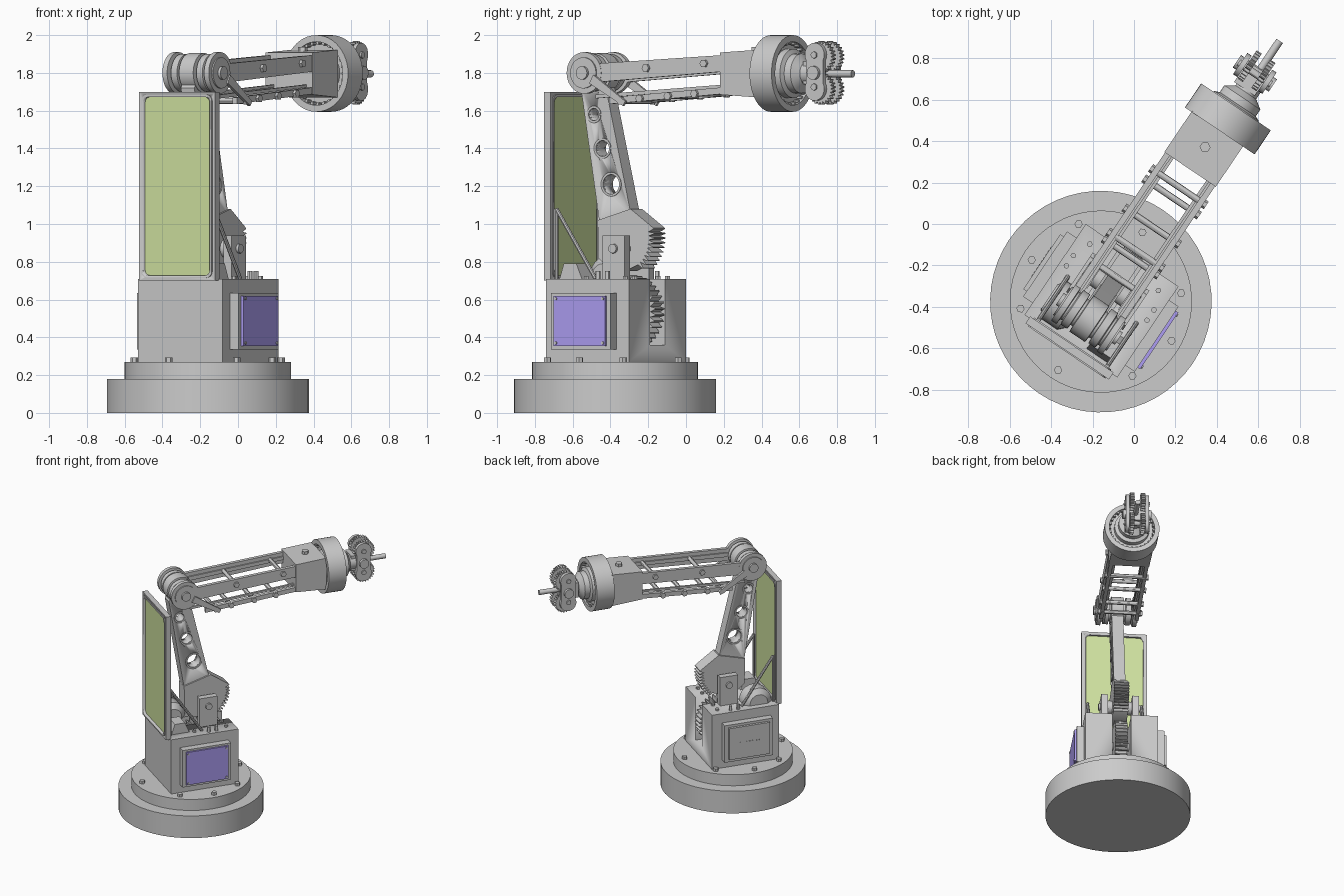
import bpy, bmesh
from math import sin, cos, pi, radians
from mathutils import Matrix, Vector

if "Cube" in bpy.data.objects:
    bpy.data.objects.remove(bpy.data.objects["Cube"])

# Everything is modelled facing +X, then turned on its base by this matrix
M = Matrix.Translation((-0.16, -0.375, 0)) @ Matrix.Rotation(radians(56), 4, 'Z')
X, Y, Z = Vector((1, 0, 0)), Vector((0, 1, 0)), Vector((0, 0, 1))


def finish(name, bm, color=None, mirror=False):
    bmesh.ops.remove_doubles(bm, verts=bm.verts, dist=1e-5)
    bmesh.ops.recalc_face_normals(bm, faces=bm.faces)
    me = bpy.data.meshes.new(name)
    bm.to_mesh(me)
    bm.free()
    me.shade_smooth()
    me.set_sharp_from_angle(angle=radians(30))
    ob = bpy.data.objects.new(name, me)
    bpy.context.collection.objects.link(ob)
    ob.matrix_world = M
    if color:
        mat = bpy.data.materials.new(name)
        mat.diffuse_color = (*color, 1)
        mat.use_nodes = True
        mat.node_tree.nodes["Principled BSDF"].inputs["Base Color"].default_value = mat.diffuse_color
        me.materials.append(mat)
    if mirror:
        mod = ob.modifiers.new("mirror", 'MIRROR')
        mod.use_axis = (False, True, False)
    return ob


def box(name, x, y, z, bevel=0, **kw):
    bm = bmesh.new()
    bmesh.ops.create_cube(bm, size=1)
    for v in bm.verts:
        for i, (a, b) in enumerate((x, y, z)):
            v.co[i] = a if v.co[i] < 0 else b
    if bevel:   # round the corners of a plate that faces along X
        edges = [e for e in bm.edges if abs((e.verts[0].co - e.verts[1].co).x) > 1e-4]
        bmesh.ops.bevel(bm, geom=edges, offset=bevel, segments=4, profile=0.5, affect='EDGES')
    return finish(name, bm, **kw)


def prism(name, pts, y0, y1, **kw):
    """Side profile in (x, z), extruded across Y."""
    bm = bmesh.new()
    f = bm.faces.new([bm.verts.new((x, y0, z)) for x, z in pts])
    r = bmesh.ops.extrude_face_region(bm, geom=[f])
    vs = [g for g in r['geom'] if isinstance(g, bmesh.types.BMVert)]
    bmesh.ops.translate(bm, verts=vs, vec=(0, y1 - y0, 0))
    return finish(name, bm, **kw)


def lathe(name, prof, origin, axis, n=32, closed=False, **kw):
    """Revolve (radius, distance) points around an axis."""
    bm = bmesh.new()
    q = Z.rotation_difference(Vector(axis))
    rings = [[bm.verts.new(Vector(origin) + q @ Vector((r * cos(2 * pi * i / n), r * sin(2 * pi * i / n), t)))
              for i in range(n)] for r, t in prof]
    for a, b in zip(rings, rings[1:] + (rings[:1] if closed else [])) if closed else zip(rings, rings[1:]):
        for i in range(n):
            j = (i + 1) % n
            bm.faces.new((a[i], a[j], b[j], b[i]))
    return finish(name, bm, **kw)


def rod(name, a, b, r, n=16, **kw):
    d = Vector(b) - Vector(a)
    return lathe(name, [(0, 0), (r, 0), (r, d.length), (0, d.length)], a, d.normalized(), n, **kw)


def teeth(cx, cz, r, depth, a0, a1, count):
    pts = []
    for i in range(count):
        for k, rr in ((0, r - depth), (0.4, r), (0.6, r)):
            a = radians(a0 + (a1 - a0) * (i + k) / count)
            pts.append((cx + rr * cos(a), cz + rr * sin(a)))
    return pts


def cut(ob, cutters):
    for c in cutters:
        mod = ob.modifiers.new("cut", 'BOOLEAN')
        mod.operation, mod.object, mod.solver = 'DIFFERENCE', c, 'EXACT'
        c.hide_render = True
    bpy.context.view_layer.update()
    dg = bpy.context.evaluated_depsgraph_get()
    me = bpy.data.meshes.new_from_object(ob.evaluated_get(dg))
    ob.modifiers.clear()
    ob.data = me
    for c in cutters:
        bpy.data.objects.remove(c)


# Round base with bolted flange
lathe("base_disc", [(0, 0), (.535, 0), (.535, .18), (0, .18)], (0, 0, 0), Z, 56)
lathe("base_flange", [(0, .18), (.44, .18), (.44, .27), (0, .27)], (0, 0, 0), Z, 56)
for a in (3, 50, 93, 129, 182, 237, 275, 310):
    p = Vector((.39 * cos(radians(a)), .39 * sin(radians(a)), .265))
    rod("flange_bolt", p, p + Z * .027, .02, 6)

# Slotted body housing, side boxes and top studs
body = box("body_housing", (-.26, .27), (-.27, .27), (.27, .71))
cut(body, [box("slot", (-.13, .4), (-.07, .07), (.36, .8))])
box("side_box", (-.19, .19), (.26, .325), (.335, .635), mirror=True)
box("left_cover", (-.16, .16), (.32, .345), (.36, .615))
for i in range(9):
    x = -.08 + .02 * i
    box("vent", (x - .006, x + .006), (.344, .348), (.485, .492))
box("right_display", (-.165, .165), (-.34, -.32), (.355, .62), color=(.42, .34, .9))
for x in (-.15, .15):
    for z in (.37, .605):
        rod("display_screw", (x, -.335, z), (x, -.346, z), .008, 8)
for x in (.05, .11):
    rod("top_stud", (x, -.235, .70), (x, -.235, .75), .013, 12, mirror=True)
for x, y in ((.2, .2), (.2, .11), (-.05, .2)):
    rod("top_bolt", (x, y, .70), (x, y, .725), .014, 6, mirror=True)

# Shoulder brackets, axle, drive gear and motor
box("shoulder_bracket", (.015, .155), (.09, .14), (.70, .94), mirror=True)
rod("shoulder_axle", (.085, -.155, .87), (.085, .155, .87), .025)
rod("shoulder_spacer", (.085, -.09, .87), (.085, .09, .87), .05, 24)
prism("drive_gear", teeth(.09, .535, .195, .03, 0, 360, 36), -.045, .045)
rod("drive_axle", (.09, -.08, .535), (.09, .08, .535), .03)
lathe("shoulder_motor", [(0, 0), (.07, 0), (.11, .04), (.11, .13), (.07, .16), (0, .16)],
      (-.12, .06, .72), Y, 24)
prism("motor_mount", [(-.23, .70), (-.2, .79), (-.12, .79), (-.08, .70)], -.19, -.07)

# Back panel with frame and braces
frame = box("panel_frame", (-.29, -.25), (-.243, .243), (.70, 1.70))
cut(frame, [box("opening", (-.4, -.1), (-.215, .215), (.725, 1.675), bevel=.03)])
box("panel_sheet", (-.279, -.261), (-.22, .22), (.72, 1.68), color=(.62, .75, .35))
inner = box("panel_rim", (-.296, -.244), (-.225, .225), (.715, 1.685), bevel=.035)
cut(inner, [box("opening", (-.4, -.1), (-.212, .212), (.728, 1.672), bevel=.03)])
for a, b in (((-.24, 1.08), (.01, .71)), ((-.24, 1.08), (-.24, .71))):
    rod("panel_brace", (a[0], .2, a[1]), (b[0], .2, b[1]), .011, 8, mirror=True)

# Lower arm: tapered plate with holes, toothed foot
arm = prism("lower_arm", [(-.07, 1.0), (.13, 1.05), (-.035, 1.74), (-.06, 1.82), (-.14, 1.82), (-.19, 1.72)],
            -.043, .043)
cut(arm, [rod("hole", (x, -.2, z), (x, .2, z), r, 24)
          for x, z, r in ((-.105, 1.58, .033), (-.05, 1.40, .042), (.005, 1.21, .052))])
for x, z, r in ((-.105, 1.58, .033), (-.05, 1.40, .042), (.005, 1.21, .052)):
    lathe("hole_lip", [(r, -.047), (r + .012, -.047), (r + .012, .047), (r, .047)], (x, 0, z), Y, 24, closed=True)
prism("lower_arm_foot", [(-.07, .82), (0, .76), (.1, .75)] + teeth(.06, .93, .225, .035, -50, 15, 10)
      + [(.265, .99), (.135, 1.08), (-.075, 1.02)], -.055, .055)

# Elbow drum
E = (-.1, 0, 1.8)
half = [(.105, 0), (.105, .045), (.075, .048), (.075, .06), (.1, .062), (.1, .1), (.08, .105), (.08, .115),
        (.11, .118), (.11, .148), (.082, .148), (.082, .156), (.035, .156), (.035, .172), (0, .172)]
lathe("elbow_drum", [(r, -t) for r, t in half[::-1]] + half[1:], E, Y, 40)

# Upper arm rails, cross rods and elbow link
prism("upper_rail", [(-.1, 1.745), (.8, 1.808), (.8, 1.895), (-.1, 1.845)], .118, .146, mirror=True)
prism("upper_rail_rib", [(-.05, 1.785), (.8, 1.838), (.8, 1.865), (-.05, 1.818)], .108, .12, mirror=True)
prism("lower_rail", [(.06, 1.635), (.8, 1.69), (.8, 1.725), (.06, 1.67)], .118, .146, mirror=True)
prism("inner_lower_rail", [(-.05, 1.665), (.8, 1.725), (.8, 1.74), (-.05, 1.685)], .095, .112, mirror=True)
prism("elbow_link", [(-.03, 1.79), (-.055, 1.745), (.16, 1.625), (.175, 1.65)], .148, .165, mirror=True)
for x, z in ((.30, 1.825), (.67, 1.85), (.14, 1.652), (.26, 1.665), (.44, 1.678), (.61, 1.69)):
    rod("arm_cross_rod", (x, -.135, z), (x, .135, z), .016, 12)
    rod("cross_rod_nut", (x, .14, z), (x, .162, z), .022, 6, mirror=True)

# Forearm housing
prism("forearm_housing", [(.77, 1.685), (1.01, 1.67), (1.01, 1.922), (.77, 1.908)], -.15, .15)
rod("housing_bolt", (.9, 0, 1.9), (.9, 0, 1.938), .026, 6)

# Wrist ring with inner teeth
W = Vector((0, -.015, 1.797))
lathe("wrist_ring", [(.203, 1.005), (.203, 1.145), (.168, 1.145), (.168, 1.005)], W, X, 48, closed=True)
lathe("wrist_web", [(0, .99), (.12, .99), (.12, 1.05), (.17, 1.05), (.17, 1.11), (.13, 1.11), (.13, 1.15),
                    (.105, 1.16), (.105, 1.2), (.06, 1.23), (.06, 1.29), (0, 1.29)], W, X, 36)
for i in range(28):
    d = Vector((0, cos(2 * pi * i / 28), sin(2 * pi * i / 28)))
    rod("ring_tooth", W + X * 1.015 + d * .163, W + X * 1.135 + d * .163, .01, 6)

# Gripper: rounded side plates, paired gears and output rod
def lobe(r, zc, a0, a1):
    return [(1.33 + r * cos(radians(a)), zc + r * sin(radians(a))) for a in range(a0, a1 + 1, 15)]

plate = lobe(.062, 1.897, -30, 210) + lobe(.062, 1.715, 150, 390)
prism("wrist_plate", plate, .06, .085, mirror=True)
prism("wrist_block", [(1.24, 1.74), (1.36, 1.74), (1.36, 1.86), (1.24, 1.86)], -.06, .06)
for z in (1.885, 1.715):
    prism("wrist_gear", teeth(1.345, z, .083, .014, 0, 360, 24), .025, .055, mirror=True)
    rod("wrist_pin", (1.33, -.095, z + .01), (1.33, .095, z + .01), .018, 12)
rod("wrist_hub", (1.33, -.105, 1.8), (1.33, .105, 1.8), .036, 20)
rod("output_rod", (1.3, -.012, 1.795), (1.527, -.012, 1.795), .019, 16)
